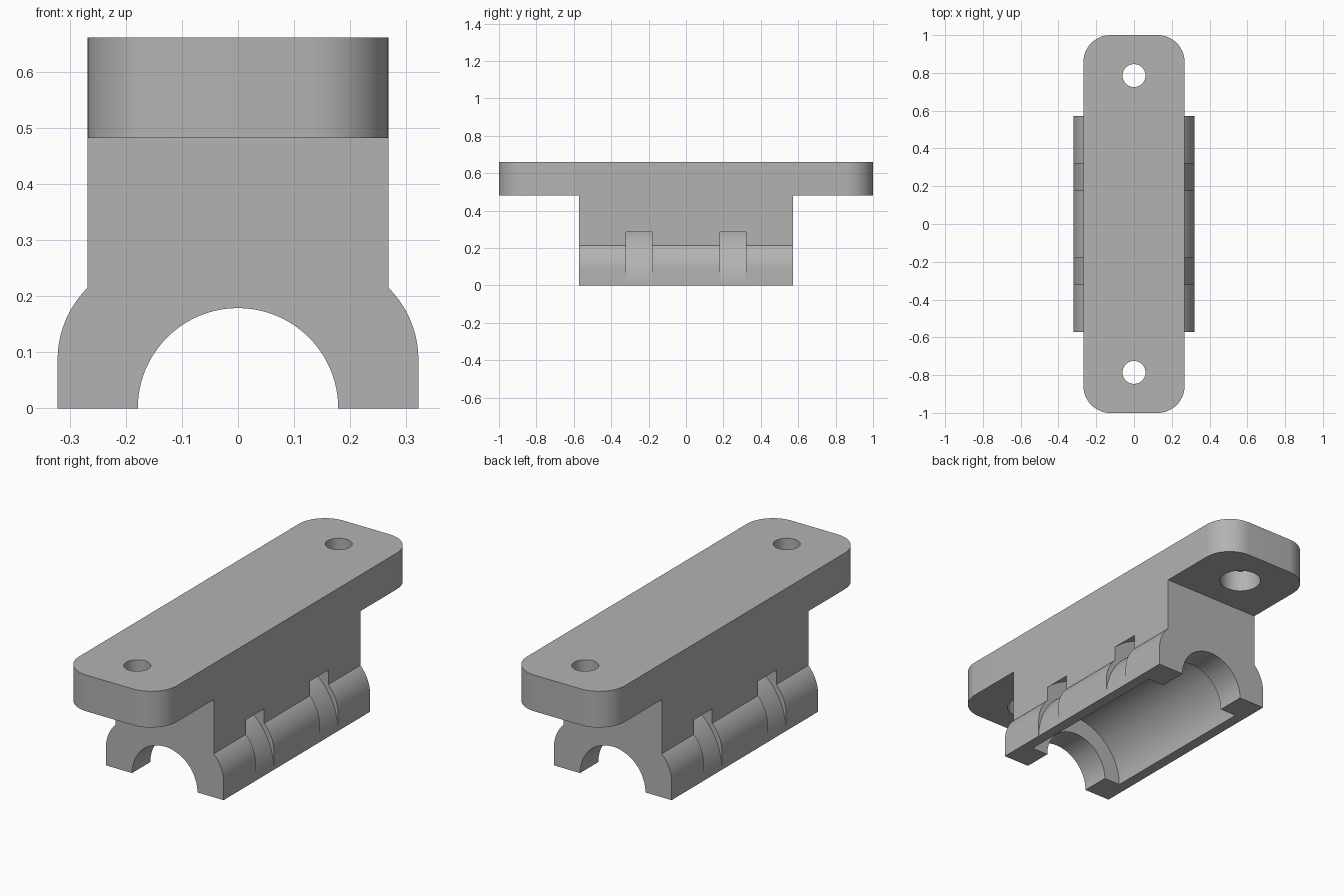
import bpy, bmesh, math

if "Cube" in bpy.data.objects:
    bpy.data.objects.remove(bpy.data.objects["Cube"])

grey = bpy.data.materials.new("light grey")
grey.diffuse_color = (0.45, 0.45, 0.45, 1)
grey.use_nodes = True
grey.node_tree.nodes["Principled BSDF"].inputs["Base Color"].default_value = grey.diffuse_color


def arc(cx, cy, r, a0, a1, n):
    """Points on an arc, angles in degrees."""
    return [(cx + r * math.cos(math.radians(a0 + (a1 - a0) * i / n)),
             cy + r * math.sin(math.radians(a0 + (a1 - a0) * i / n))) for i in range(n + 1)]


def prism(name, pts, axis, lo, hi):
    """Extrude a profile: (x, z) along y, or (x, y) along z."""
    bm = bmesh.new()
    place = (lambda p, t: (p[0], t, p[1])) if axis == "y" else (lambda p, t: (p[0], p[1], t))
    a = [bm.verts.new(place(p, lo)) for p in pts]
    b = [bm.verts.new(place(p, hi)) for p in pts]
    bm.faces.new(a)
    bm.faces.new(b[::-1])
    n = len(pts)
    for i in range(n):
        j = (i + 1) % n
        bm.faces.new((a[i], b[i], b[j], a[j]))
    bmesh.ops.recalc_face_normals(bm, faces=bm.faces)
    me = bpy.data.meshes.new(name)
    bm.to_mesh(me)
    bm.free()
    me.materials.append(grey)
    ob = bpy.data.objects.new(name, me)
    bpy.context.collection.objects.link(ob)
    return ob


def combine(ob, other, op):
    """Apply a boolean and remove the helper."""
    m = ob.modifiers.new(op, "BOOLEAN")
    m.operation, m.solver, m.object = op, "EXACT", other
    other.hide_render = True
    bpy.context.view_layer.objects.active = ob
    bpy.ops.object.modifier_apply(modifier=m.name)
    bpy.data.objects.remove(other)


W, SIDE, LEN = 0.268, 0.3214, 0.5714      # half widths and half body length
TOP, UNDER = 0.6607, 0.482                # plate heights

# Body: straight block with rounded shoulders
r, cz = 0.1786, 0.0875
end = math.degrees(math.acos((W - (SIDE - r)) / r))
right = [(SIDE, 0)] + arc(SIDE - r, cz, r, 0, end, 20) + [(W, TOP)]
bearing_mount = prism("bearing_mount", right + [(-x, z) for x, z in reversed(right)], "y", -LEN, LEN)

# Mounting plate with rounded corners
c = 0.143
outline = []
for sx, sy, a in ((1, 1, 0), (-1, 1, 90), (-1, -1, 180), (1, -1, 270)):
    outline += arc(sx * (W - c), sy * (1 - c), c, a, a + 90, 16)
combine(bearing_mount, prism("plate", outline, "z", UNDER, TOP), "UNION")

# Narrow end openings, then the wider bearing seat between them
for name, rad, half in (("end_opening", 0.1786, 0.7), ("bearing_seat", W, 0.4286)):
    combine(bearing_mount, prism(name, arc(0, 0, rad, -180, 180, 96)[:-1], "y", -half, half), "DIFFERENCE")

# Curved tie channels through the body
for s in (-1, 1):
    ring = arc(0, 0, 0.3925, -12, 192, 80) + arc(0, 0, 0.3212, 192, -12, 80)
    combine(bearing_mount, prism("tie_channel", ring, "y", s * 0.25 - 0.0714, s * 0.25 + 0.0714), "DIFFERENCE")

# Screw holes with a wide recess from below
for s in (-1, 1):
    for rad, lo, hi in ((0.0607, 0.4, 0.8), (0.096, 0.4, UNDER + 0.107)):
        hole = prism("screw_hole", arc(0, s * 0.7857, rad, 0, 360, 48)[:-1], "z", lo, hi)
        combine(bearing_mount, hole, "DIFFERENCE")

bpy.ops.object.select_all(action="DESELECT")
bearing_mount.select_set(True)
bpy.context.view_layer.objects.active = bearing_mount
bpy.ops.object.shade_smooth_by_angle(angle=math.radians(25))
